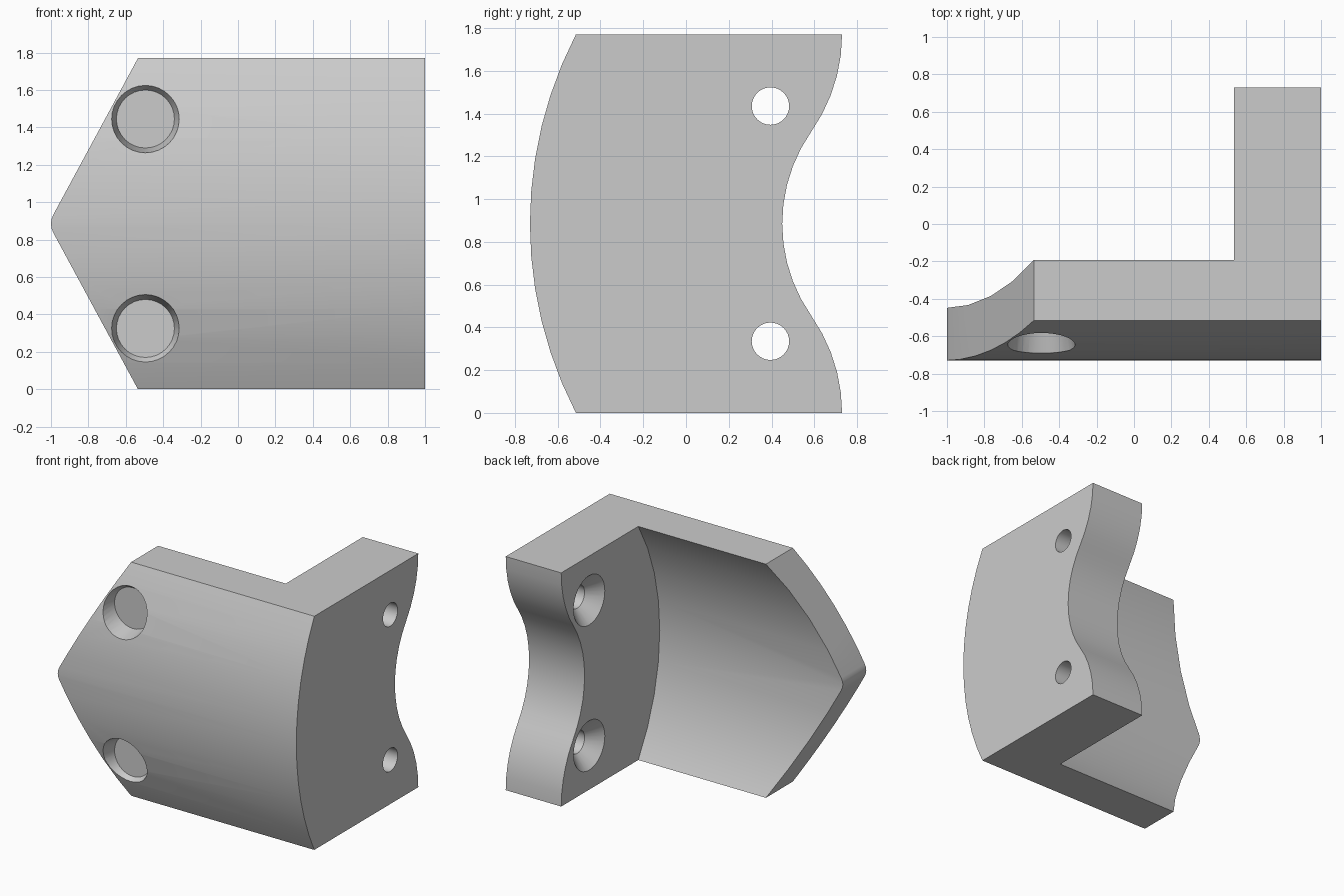
import bpy, bmesh
from math import sin, cos, pi, radians, sqrt, asin, degrees

if "Cube" in bpy.data.objects:
    bpy.data.objects.remove(bpy.data.objects["Cube"])

H, MID, CY = 1.77, 0.885, 1.2        # height, mid height, common arc centre (y)
R_OUT, R_IN, R_BACK = 1.93, 1.65, 0.75


def loft(name, rings):
    """Closed solid through equal-length rings of points."""
    bm = bmesh.new()
    vs = [[bm.verts.new(p) for p in ring] for ring in rings]
    n = len(vs[0])
    for a, b in zip(vs, vs[1:]):
        for i in range(n):
            bm.faces.new((a[i], a[(i + 1) % n], b[(i + 1) % n], b[i]))
    bm.faces.new(vs[0])
    bm.faces.new(vs[-1])
    bmesh.ops.recalc_face_normals(bm, faces=bm.faces)
    me = bpy.data.meshes.new(name)
    bm.to_mesh(me)
    bm.free()
    ob = bpy.data.objects.new(name, me)
    bpy.context.collection.objects.link(ob)
    return ob


def arc(cy, cz, r, a0, a1, n):
    """Points (y, z) on an arc; angle 0 faces -y."""
    return [(cy - r * cos(radians(a0 + (a1 - a0) * i / n)),
             cz + r * sin(radians(a0 + (a1 - a0) * i / n))) for i in range(n + 1)]


def prism_x(name, profile, x0, x1):
    return loft(name, [[(x, y, z) for y, z in profile] for x in (x0, x1)])


def boolean(target, cutter, op):
    cutter.hide_render = True
    m = target.modifiers.new("cut", 'BOOLEAN')
    m.object, m.operation, m.solver = cutter, op, 'EXACT'
    dg = bpy.context.evaluated_depsgraph_get()
    me = bpy.data.meshes.new_from_object(target.evaluated_get(dg))
    target.modifiers.clear()
    target.data = me
    bpy.data.objects.remove(cutter)


# Full block: curved front, S-shaped back
half = degrees(asin(MID / R_OUT))
front = arc(CY, MID, R_OUT, -half, half, 12)
front[0], front[-1] = (front[0][0], 0), (front[-1][0], H)
r_end = 0.788
bend = degrees(asin(MID / (R_BACK + r_end)))
top_curve = arc(0.73 - r_end, H, r_end, 180, 180 + bend, 5)
top_curve = [(y, H - abs(H - z)) for y, z in top_curve]
dip = arc(CY, MID, R_BACK, bend, -bend, 10)
bottom_curve = [(y, H - z) for y, z in reversed(top_curve)]
body = prism_x("corner_bracket",
               front + top_curve[:-1] + dip + bottom_curve[1:], -1.1, 1.0)

# Hollow behind the curved wall, leaving the flange
hollow = arc(CY, MID, R_IN, -40.5, 40.5, 10) + [(2, 2.2), (2, -0.4)]
boolean(body, prism_x("hollow_cutter", hollow, -2, 0.535), 'DIFFERENCE')

# Pointed left end with a rounded tip
tip = [(-0.9 - 0.1 * cos(radians(a)), MID + 0.1 * sin(radians(a)))
       for a in (-28, -14, 0, 14, 28)]
outline = ([(2, -0.2), (-0.43, -0.2), (-0.535, 0)] + tip
           + [(-0.535, H), (-0.43, H + 0.2), (2, H + 0.2)])
boolean(body, loft("tip_cutter", [[(x, y, z) for x, z in outline] for y in (-2, 2)]),
        'INTERSECT')

ANG = [2 * pi * i / 32 for i in range(32)]

# Countersunk screw holes through the flange
for z in (0.335, 1.435):
    steps = [(0.50, 0.222), (0.635, 0.0875), (1.1, 0.0875)]
    hole = loft("screw_cutter", [[(x, 0.395 + r * cos(a), z + r * sin(a)) for a in ANG]
                                 for x, r in steps])
    boolean(body, hole, 'DIFFERENCE')

# Flat-bottomed tapered pockets in the curved front
for zc in (0.325, 1.445):
    def ring(r, y=None):
        pts = []
        for a in ANG:
            z = zc + r * sin(a)
            surf = CY - sqrt(R_OUT ** 2 - (z - MID) ** 2) - 0.004
            pts.append((-0.495 + r * cos(a), surf if y is None else y, z))
        return pts
    boolean(body, loft("pocket_cutter", [ring(0.155, -0.55), ring(0.182), ring(0.182, -0.9)]),
            'DIFFERENCE')

# Smooth curves, sharp edges
bpy.ops.object.select_all(action='DESELECT')
body.select_set(True)
bpy.context.view_layer.objects.active = body
bpy.ops.object.shade_smooth_by_angle(angle=radians(25))
